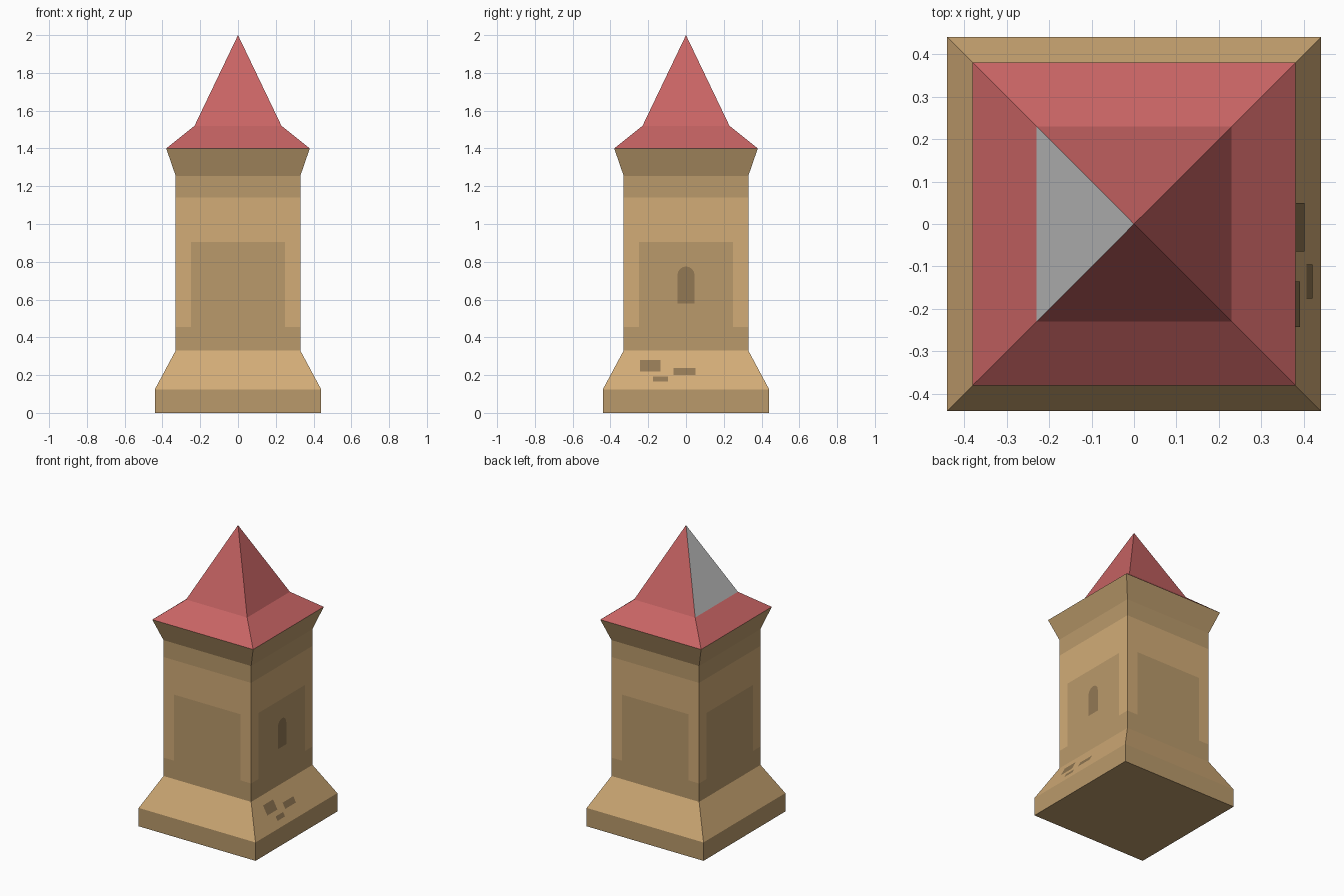
import bpy, bmesh, math
from mathutils import Matrix

if "Cube" in bpy.data.objects:
    bpy.data.objects.remove(bpy.data.objects["Cube"])


def material(name, rgb):
    """Material from a display colour given as 0-255 values."""
    m = bpy.data.materials.new(name)
    m.diffuse_color = [((c / 255 + 0.055) / 1.055) ** 2.4 for c in rgb] + [1]
    m.use_nodes = True
    m.node_tree.nodes["Principled BSDF"].inputs["Base Color"].default_value = m.diffuse_color
    return m


LIGHT = material("light_plaster", (210, 172, 119))
DARK = material("shaded_plaster", (186, 154, 107))
SLIT = material("window_shadow", (146, 120, 84))
RED = material("red_tile", (200, 100, 100))


def finish(bm, name, mats):
    bmesh.ops.remove_doubles(bm, verts=bm.verts, dist=1e-5)
    me = bpy.data.meshes.new(name)
    bm.to_mesh(me)
    bm.free()
    for m in mats:
        me.materials.append(m)
    ob = bpy.data.objects.new(name, me)
    bpy.context.collection.objects.link(ob)
    return ob


def add_face(bm, pts, side, mat):
    """pts are (u, outward radius, z) seen from the front; side turns them round z."""
    rot = Matrix.Rotation(side * math.pi / 2, 3, 'Z')
    vs = []
    for u, r, z in pts:
        v = bm.verts.new((u, -r, z))
        v.co = rot @ v.co
        vs.append(v)
    bm.faces.new(vs).material_index = mat


def square_shell(bm, profile, splits, pick):
    """Four-sided shell from an (r, z) profile, each side cut in columns."""
    for side in range(4):
        for row, ((r0, z0), (r1, z1)) in enumerate(zip(profile, profile[1:])):
            for col, (a, b) in enumerate(zip(splits, splits[1:])):
                pts = [(a * r0, r0, z0), (b * r0, r0, z0)]
                pts += [(b * r1, r1, z1), (a * r1, r1, z1)] if r1 else [(0, 0, z1)]
                add_face(bm, pts, side, pick(side, row, col))


# Tower body: plinth, sloped base, panelled wall, flared cornice
body_profile = [(0.44, 0), (0.44, 0.125), (0.33, 0.33), (0.33, 0.455),
                (0.33, 0.905), (0.33, 1.14), (0.33, 1.255), (0.38, 1.40)]
panel = 0.25 / 0.33


def body_colour(side, row, col):
    light = row in (1, 4) or (row == 3 and col != 1)
    return 0 if light else 1


bm = bmesh.new()
square_shell(bm, body_profile, [-1, -panel, panel, 1], body_colour)
bmesh.ops.remove_doubles(bm, verts=bm.verts, dist=1e-5)
rim = [e for e in bm.edges if e.is_boundary and all(v.co.z < 0.01 for v in e.verts)]
for f in bmesh.ops.contextual_create(bm, geom=rim)["faces"]:
    f.material_index = 1
bmesh.ops.recalc_face_normals(bm, faces=bm.faces)
finish(bm, "tower_body", [LIGHT, DARK])

# Pointed roof with flared eaves; the upper left slope is bare grey
bm = bmesh.new()
square_shell(bm, [(0.38, 1.40), (0.23, 1.52), (0, 2.0)], [-1, 1],
             lambda side, row, col: 1 if (side, row) == (3, 1) else 0)
finish(bm, "roof", [RED, None])

# Arched window on the right side
bm = bmesh.new()
w, spring = 0.045, 0.73
pts = [(-w, 0.332, 0.58), (w, 0.332, 0.58)]
pts += [(w * math.cos(i * math.pi / 8), 0.332, spring + w * math.sin(i * math.pi / 8))
        for i in range(9)]
add_face(bm, pts, 1, 0)
finish(bm, "arched_window", [SLIT])

# Exposed stones on the right-hand base slope
bm = bmesh.new()


def slope(z):
    return 0.442 - (z - 0.125) * 0.11 / 0.205


for u0, u1, z0, z1 in [(-0.243, -0.135, 0.22, 0.28),
                       (-0.065, 0.05, 0.20, 0.237),
                       (-0.175, -0.095, 0.165, 0.192)]:
    add_face(bm, [(u0, slope(z0), z0), (u1, slope(z0), z0),
                  (u1, slope(z1), z1), (u0, slope(z1), z1)], 1, 0)
finish(bm, "exposed_stones", [SLIT])
